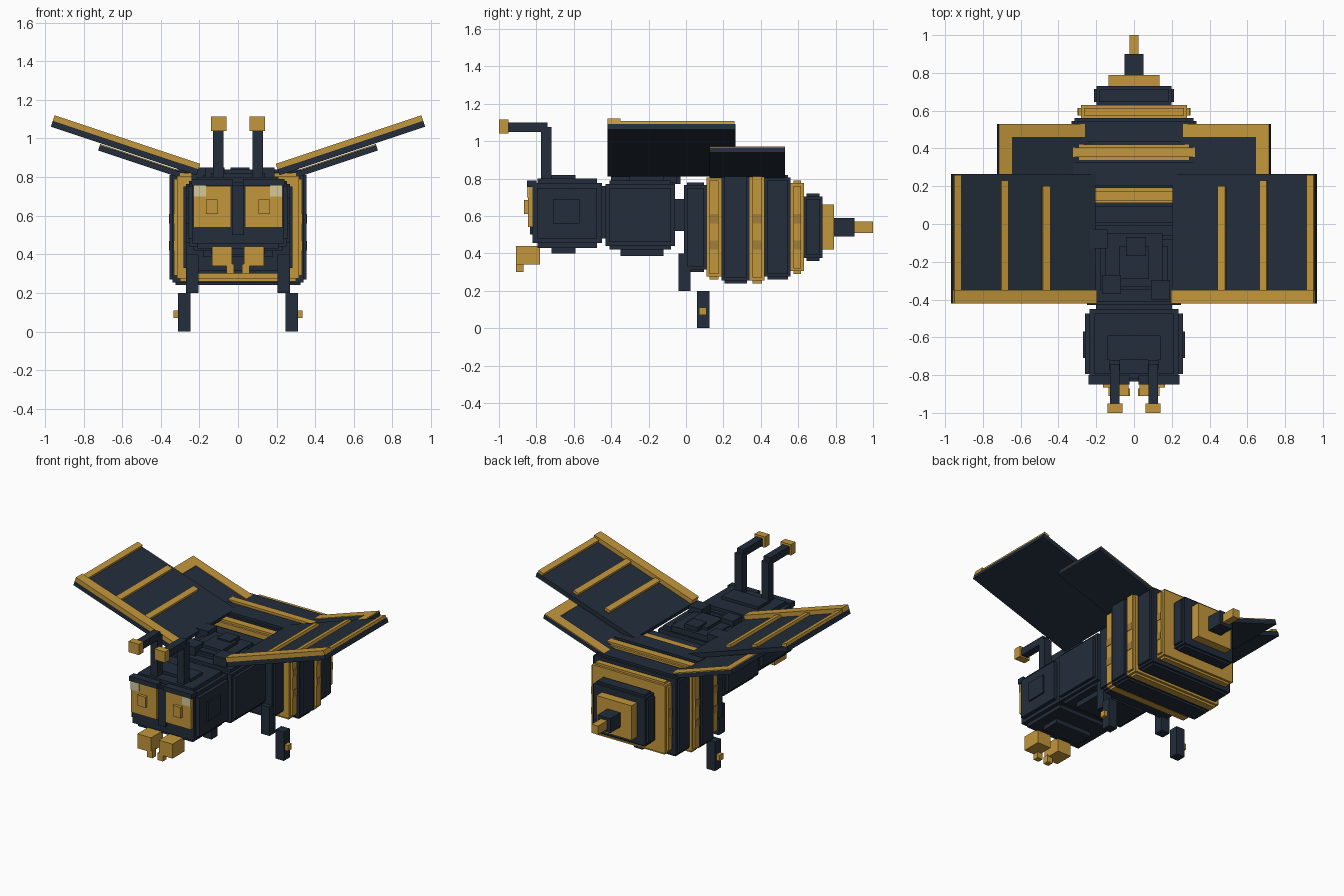
import bpy
import bmesh
import math
from mathutils import Matrix, Vector

default_cube = bpy.data.objects.get("Cube")
if default_cube:
    bpy.data.objects.remove(default_cube, do_unlink=True)


def material(name, red, green, blue):
    colour = (red, green, blue, 1)
    made = bpy.data.materials.new(name)
    made.use_nodes = True
    made.diffuse_color = colour
    made.node_tree.nodes["Principled BSDF"].inputs["Base Color"].default_value = colour
    return made


NAVY = material("dark navy", .016, .026, .043)
GOLD = material("gold", .55, .31, .045)
BRONZE = material("dull bronze", .36, .21, .04)
CREAM = material("pale highlight", .66, .58, .32)
MIRROR = Matrix.Scale(-1, 4, Vector((1, 0, 0)))


def block(name, colour, x, y, z, frame=Matrix()):
    """Box spanning the ranges x, y and z inside a frame."""
    low, high = (Vector(corner) for corner in zip(x, y, z))
    centre = Matrix.Translation((low + high) / 2)
    size = Matrix.Diagonal((high - low).to_4d())
    shape = bmesh.new()
    bmesh.ops.create_cube(shape, size=1, matrix=frame @ centre @ size)
    mesh = bpy.data.meshes.new(name)
    shape.to_mesh(mesh)
    shape.free()
    mesh.materials.append(colour)
    part = bpy.data.objects.new(name, mesh)
    bpy.context.collection.objects.link(part)
    return part


def middle(name, colour, half_width, y, z):
    """Box centred on the body's middle plane."""
    return block(name, colour, (-half_width, half_width), y, z)


def pair(name, colour, x, y, z, frame=Matrix()):
    """Left part and its mirrored right part."""
    block("left_" + name, colour, x, y, z, frame)
    right = block("right_" + name, colour, x, y, z, frame)
    right.data.transform(MIRROR)
    right.data.flip_normals()


def stepped(name, colour, half_width, y, z, step):
    """Body segment with a raised band on each of its four sides."""
    front, back = y
    bottom, top = z
    inner = (front + step, back - step)
    middle(name + "_core", colour, half_width - step, y, (bottom + step, top - step))
    middle(name + "_side_band", colour, half_width, inner,
           (bottom + step * 2, top - step * 2))
    middle(name + "_top_band", colour, half_width - step * 2, inner, z)


# Abdomen: alternating segments stacked towards the tail (thickness, half height)
AXIS = .54
abdomen = [
    ("abdomen_front", NAVY, .12, .24),
    ("front_stripe", GOLD, .08, .28),
    ("abdomen_middle", NAVY, .15, .3),
    ("middle_stripe", GOLD, .08, .3),
    ("abdomen_back", NAVY, .14, .28),
    ("back_stripe", GOLD, .07, .25),
    ("abdomen_end", NAVY, .1, .18),
]
front = -.01
for name, colour, thickness, half_height in abdomen:
    back = front + thickness
    half_width = half_height * 1.18
    stepped(name, colour, half_width, (front, back),
            (AXIS - half_height, AXIS + half_height), .015)
    if colour == GOLD:
        for place, height in (("lower", .42), ("upper", .56)):
            pair(f"{name}_{place}_patch", BRONZE, (half_width - .002, half_width + .003),
                 (front + .015, back - .015), (height, height + .05))
    front = back

# Tail and stinger
for name, colour, thickness, half_height, half_width in (
        ("tail_stripe", GOLD, .06, .12, .135),
        ("stinger_base", NAVY, .11, .05, .05),
        ("stinger_tip", GOLD, .1, .03, .025)):
    back = front + thickness
    middle(name, colour, half_width, (front, back),
           (AXIS - half_height, AXIS + half_height))
    front = back

# Thorax, neck and waist
stepped("thorax", NAVY, .27, (-.43, -.06), (.42, .79), .02)
middle("thorax_saddle", NAVY, .18, (-.35, -.12), (.385, .81))
middle("neck", NAVY, .2, (-.5, -.4), (.48, .76))
middle("waist", NAVY, .22, (-.1, 0), (.52, .69))

# Small blocks on the back
middle("back_plate", NAVY, .15, (-.33, -.05), (.78, .82))
middle("back_upper_plate", NAVY, .08, (-.29, -.12), (.8, .84))
for name, x, y in (("rear_right", -.19, -.08), ("centre", .01, -.12),
                   ("front_right", -.12, -.32), ("front_left", .14, -.35)):
    block(name + "_back_block", NAVY, (x - .05, x + .05), (y - .05, y + .05), (.77, .85))

# Head
stepped("head", NAVY, .26, (-.82, -.45), (.43, .8), .025)
middle("head_cheeks", NAVY, .27, (-.71, -.57), (.56, .69))
middle("head_crown", NAVY, .14, (-.72, -.59), (.4, .82))
middle("nose_bridge", NAVY, .03, (-.835, -.8), (.5, .76))

# Face
pair("eye", GOLD, (.035, .23), (-.845, -.8), (.54, .755))
pair("eye_highlight", CREAM, (.165, .231), (-.849, -.843), (.7, .756))
pair("pupil", GOLD, (.105, .165), (-.865, -.84), (.61, .685))
pair("brow", NAVY, (.025, .24), (-.85, -.8), (.756, .79))
pair("mandible", GOLD, (.03, .135), (-.91, -.78), (.34, .44))
pair("mandible_tip", GOLD, (.02, .06), (-.91, -.87), (.3, .35))

# Antennae
pair("antenna_stem", NAVY, (.075, .13), (-.775, -.72), (.79, 1.075))
pair("antenna_arm", NAVY, (.077, .128), (-.95, -.74), (1.05, 1.1))
pair("antenna_tip", GOLD, (.06, .14), (-1, -.95), (1.04, 1.115))

# Legs
pair("upper_leg", NAVY, (.205, .27), (-.04, .025), (.2, .4))
pair("lower_leg", NAVY, (.245, .31), (.06, .125), (0, .2))
pair("leg_knob", GOLD, (.3, .335), (.07, .11), (.07, .11))


def wing_frame(x, z):
    """Frame whose x axis runs outward and up along a wing."""
    slope = Matrix.Rotation(math.radians(-18.4), 4, "Y")
    return Matrix.Translation((x, 0, z)) @ slope


# Front wings with leading edge, tip and struts
root = wing_frame(.215, .81)
thickness = .032
pair("front_wing", NAVY, (0, .795), (-.42, .265), (0, thickness), root)
pair("front_wing_edge", GOLD, (0, .795), (-.42, -.35), (thickness, .062), root)
for name, x, back in (("inner_strut", .257, .2), ("outer_strut", .49, .23),
                      ("tip", .752, .26)):
    pair("front_wing_" + name, GOLD, (x, x + .04), (-.35, back), (thickness, .05), root)

# Hind wings with border
root = wing_frame(.205, .765)
thickness = .03
border = (thickness, thickness + .005)
pair("hind_wing", NAVY, (0, .548), (.125, .53), (0, thickness), root)
pair("hind_wing_back_border", GOLD, (.05, .548), (.46, .53), border, root)
pair("hind_wing_tip_border", GOLD, (.475, .548), (.125, .46), border, root)
